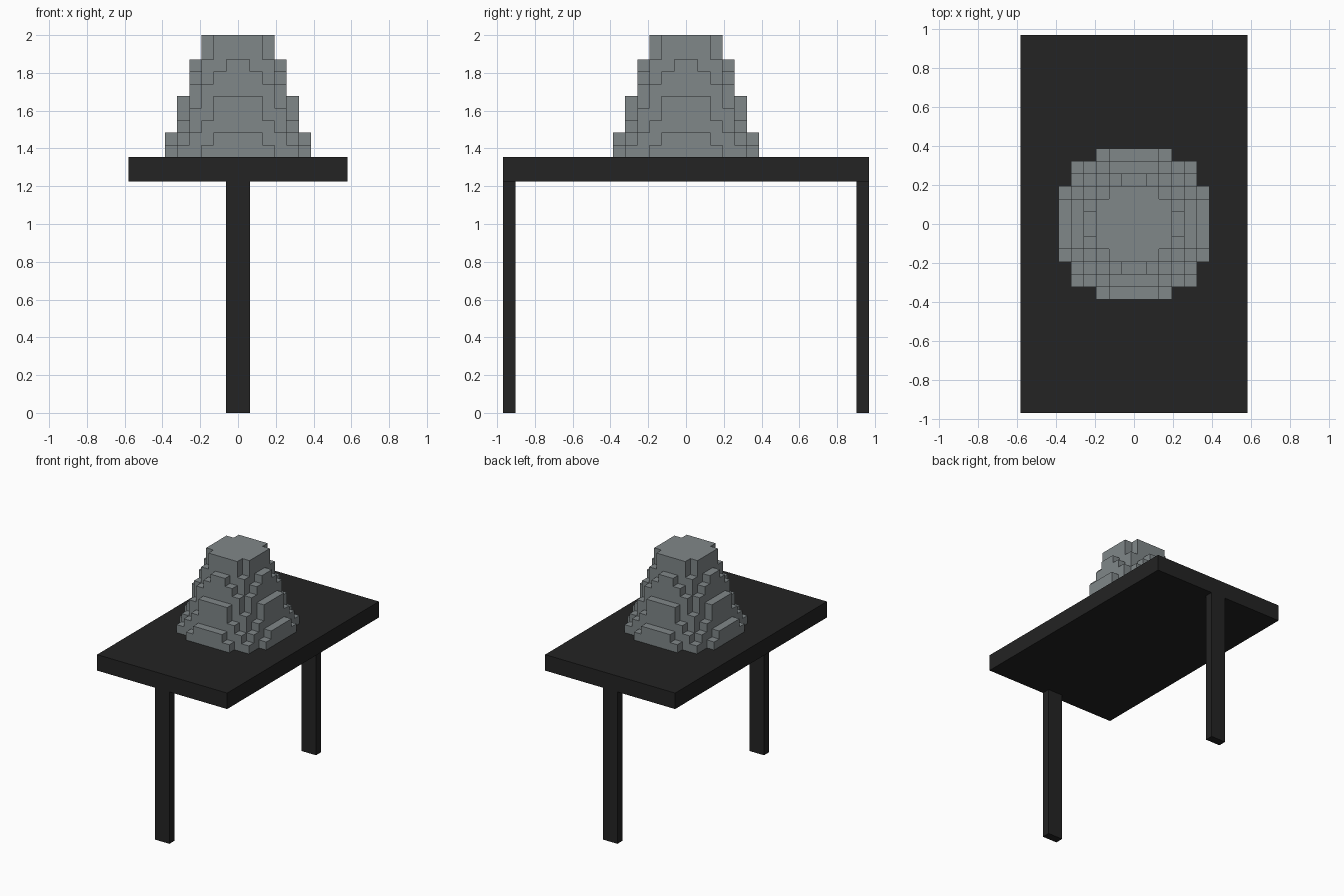
import bpy, bmesh
from mathutils import Vector

if "Cube" in bpy.data.objects:
    bpy.data.objects.remove(bpy.data.objects["Cube"], do_unlink=True)

UNIT = 2 / 31  # edge of one building block


def material(name, color):
    mat = bpy.data.materials.new(name)
    mat.use_nodes = True
    mat.diffuse_color = (*color, 1)
    bsdf = mat.node_tree.nodes["Principled BSDF"]
    bsdf.inputs["Base Color"].default_value = (*color, 1)
    bsdf.inputs["Roughness"].default_value = 0.9
    return mat


def finish(name, bm, mat):
    bmesh.ops.scale(bm, vec=(UNIT, UNIT, UNIT), verts=bm.verts)
    mesh = bpy.data.meshes.new(name)
    bm.to_mesh(mesh)
    bm.free()
    mesh.materials.append(mat)
    obj = bpy.data.objects.new(name, mesh)
    bpy.context.collection.objects.link(obj)


def box(name, low, high, mat):
    bm = bmesh.new()
    bmesh.ops.create_cube(bm, size=1)
    low, high = Vector(low), Vector(high)
    bmesh.ops.scale(bm, vec=high - low, verts=bm.verts)
    bmesh.ops.translate(bm, vec=(low + high) / 2, verts=bm.verts)
    finish(name, bm, mat)


def block_mound(name, base, radii, mat):
    """Stack of blocky discs; only the exposed block faces are made."""
    span = range(-7, 7)
    blocks = {(x, y, base + k) for k, r in enumerate(radii)
              for x in span for y in span
              if (x + 0.5) ** 2 + (y + 0.5) ** 2 <= r * r}
    bm = bmesh.new()
    for block in blocks:
        for axis in range(3):
            for side in (0, 1):
                step = [0, 0, 0]
                step[axis] = 2 * side - 1
                near = tuple(b + s for b, s in zip(block, step))
                if near in blocks or near[2] < base:
                    continue
                u, v = Vector(), Vector()
                u[(axis + 1) % 3] = v[(axis + 2) % 3] = 1
                corner = Vector(block)
                corner[axis] += side
                ring = [corner, corner + u, corner + u + v, corner + v]
                if not side:
                    ring.reverse()
                bm.faces.new([bm.verts.new(p) for p in ring])
    bmesh.ops.remove_doubles(bm, verts=bm.verts, dist=0.001)
    bmesh.ops.dissolve_limit(bm, angle_limit=0.01, verts=bm.verts, edges=bm.edges)
    finish(name, bm, mat)


black = material("charcoal black", (0.017, 0.017, 0.017))
grey = material("stone grey", (0.216, 0.242, 0.25))

# Table: slab with one flat leg at the middle of each short end
box("table_top", (-9, -15, 19), (9, 15, 21), black)
box("front_leg", (-1, -15, 0), (1, -14, 19), black)
box("back_leg", (-1, 14, 0), (1, 15, 19), black)

# Stepped mound on the table
block_mound("stone_mound", 21,
            [6.4, 5.8, 5.4, 5.1, 4.8, 4.4, 4.1, 3.7, 3.4, 3.1], grey)
